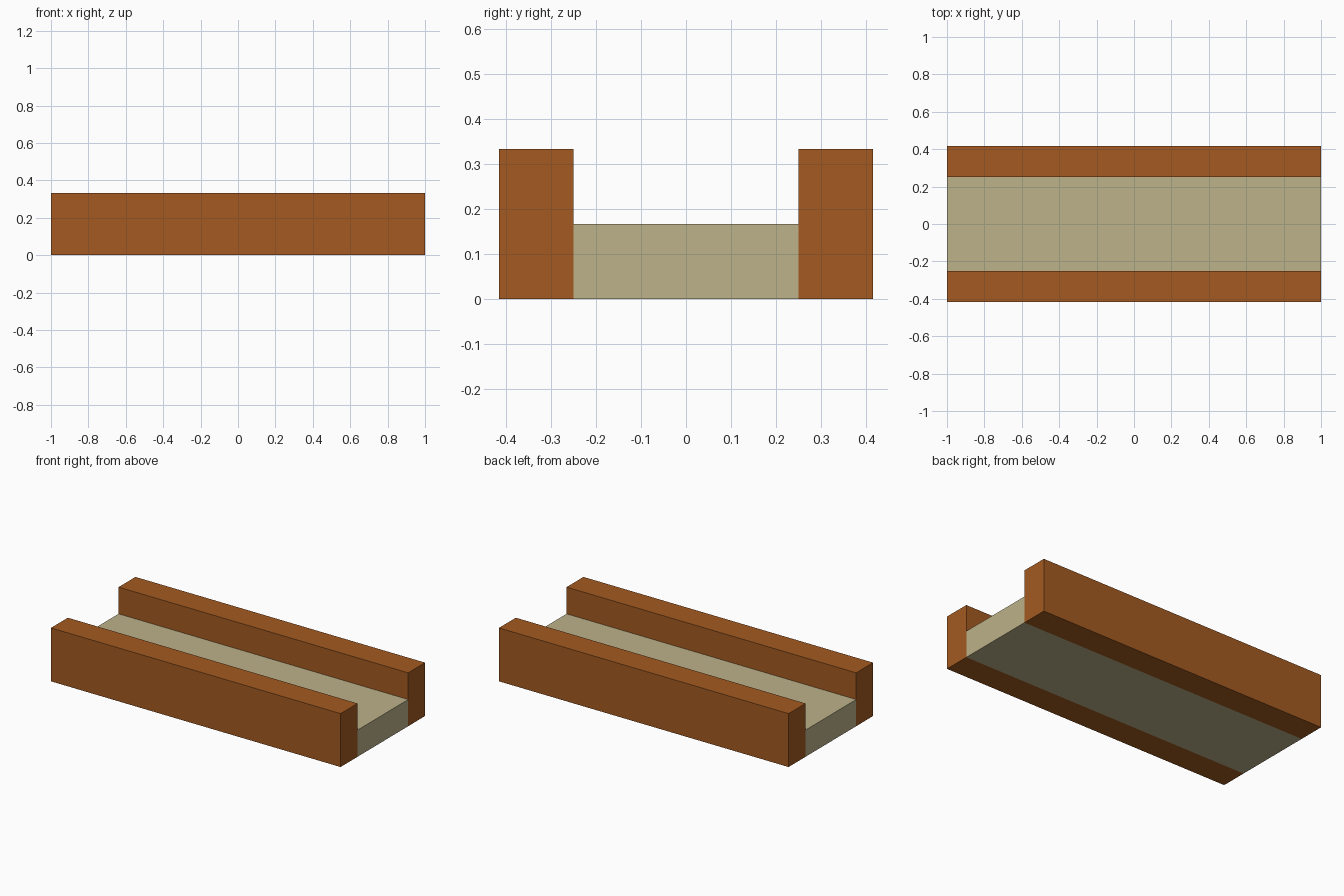
import bpy

cube = bpy.data.objects.get("Cube")
if cube:
    bpy.data.objects.remove(cube, do_unlink=True)

UNIT = 1 / 12  # model grid step
LENGTH = 24 * UNIT


def make_material(name, color):
    mat = bpy.data.materials.new(name)
    mat.use_nodes = True
    mat.diffuse_color = color
    mat.node_tree.nodes["Principled BSDF"].inputs["Base Color"].default_value = color
    return mat


def make_box(name, y, width, height, mat):
    """Full-length box standing on the ground, centred on y."""
    bpy.ops.mesh.primitive_cube_add(size=1, location=(0, y, height / 2))
    box = bpy.context.object
    box.name = box.data.name = name
    box.scale = (LENGTH, width, height)
    bpy.ops.object.transform_apply(location=False, rotation=False, scale=True)
    box.data.materials.append(mat)
    return box


orange_brown = make_material("orange brown", (0.366, 0.102, 0.015, 1))
pale_tan = make_material("pale tan", (0.503, 0.445, 0.254, 1))

# Channel floor
make_box("channel_floor", 0, 6 * UNIT, 2 * UNIT, pale_tan)

# Side walls
for name, side in (("front_wall", -1), ("back_wall", 1)):
    make_box(name, side * 4 * UNIT, 2 * UNIT, 4 * UNIT, orange_brown)
